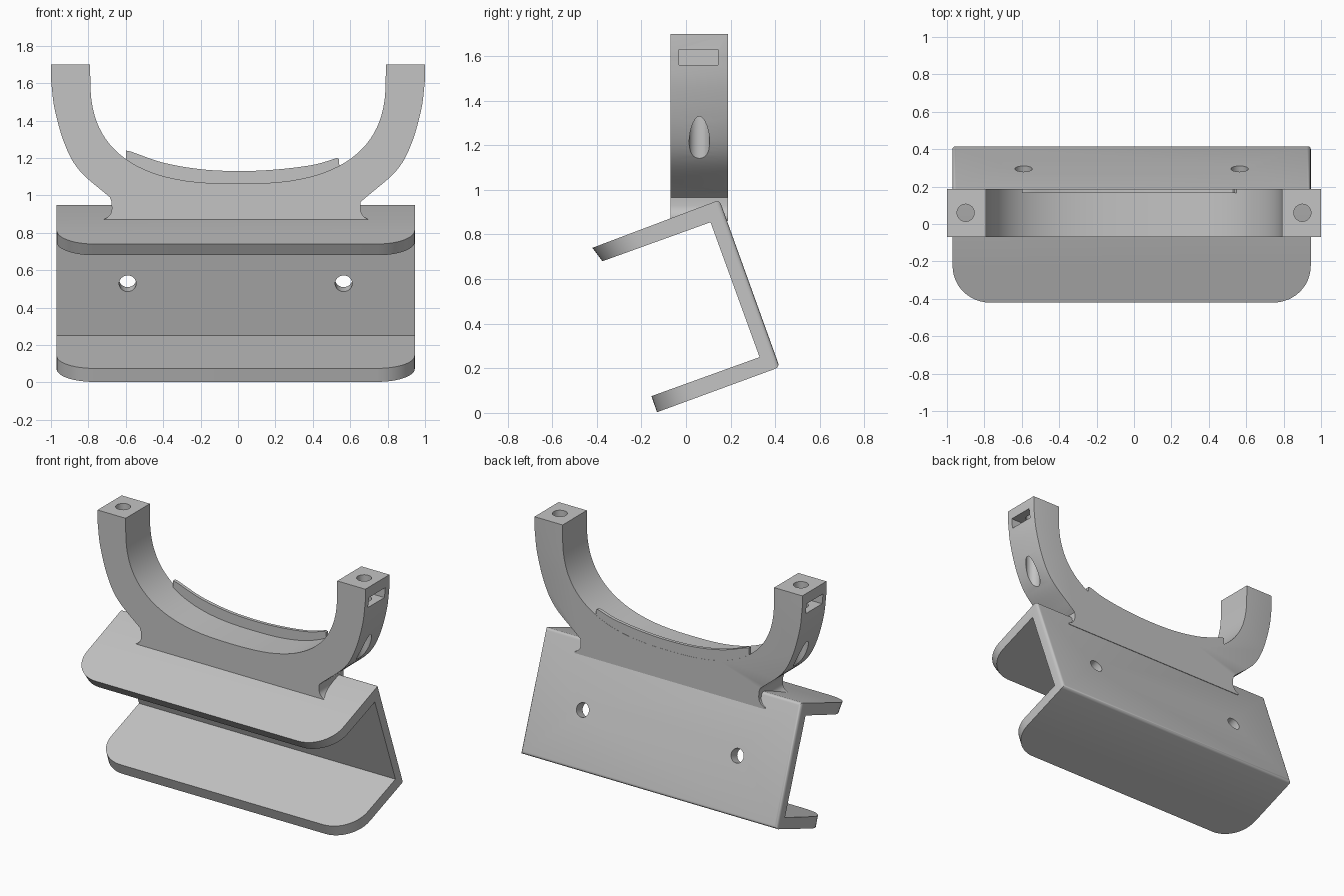
import bpy, bmesh, math
from mathutils import Vector

if "Cube" in bpy.data.objects:
    bpy.data.objects.remove(bpy.data.objects["Cube"], do_unlink=True)

grey = bpy.data.materials.new("plain grey")
grey.use_nodes = True
colour = (0.55, 0.55, 0.55, 1)
grey.diffuse_color = colour
grey.node_tree.nodes["Principled BSDF"].inputs["Base Color"].default_value = colour


def spline(points, steps=6):
    """Smooth path through the points."""
    p = [Vector(q) for q in points]
    p = [2 * p[0] - p[1]] + p + [2 * p[-1] - p[-2]]
    out = []
    for a, b, c, d in zip(p, p[1:], p[2:], p[3:]):
        for i in range(steps):
            t = i / steps
            out.append(0.5 * (2 * b + (c - a) * t + (2 * a - 5 * b + 4 * c - d) * t**2
                              + (3 * b - a - 3 * c + d) * t**3))
    return [tuple(v) for v in out + [p[-2]]]


def prism(profile, start, end, place):
    """Extrude a 2D profile between two depths; place maps (u, v, depth) to xyz."""
    bm = bmesh.new()
    rings = [[bm.verts.new(place(u, v, d)) for u, v in profile] for d in (start, end)]
    for ring in rings:
        bm.faces.new(ring)
    n = len(profile)
    for i in range(n):
        j = (i + 1) % n
        bm.faces.new((rings[0][i], rings[0][j], rings[1][j], rings[1][i]))
    bmesh.ops.recalc_face_normals(bm, faces=bm.faces)
    return bm


def round_edges(bm, test, radius, segments):
    edges = [e for e in bm.edges if test(e)]
    bmesh.ops.bevel(bm, geom=edges, offset=radius, segments=segments,
                    profile=0.5, affect='EDGES', clamp_overlap=True)


def finish(name, bm):
    mesh = bpy.data.meshes.new(name)
    bm.to_mesh(mesh)
    bm.free()
    mesh.materials.append(grey)
    obj = bpy.data.objects.new(name, mesh)
    bpy.context.collection.objects.link(obj)
    return obj


def activate(obj):
    bpy.ops.object.select_all(action='DESELECT')
    obj.select_set(True)
    bpy.context.view_layer.objects.active = obj


def cut(obj, cutter):
    mod = obj.modifiers.new("cut", 'BOOLEAN')
    mod.operation, mod.solver, mod.object = 'DIFFERENCE', 'EXACT', cutter
    activate(obj)
    bpy.ops.object.modifier_apply(modifier=mod.name)
    bpy.data.objects.remove(cutter, do_unlink=True)


def drill(obj, centre, radius, depth, tilt=0):
    bpy.ops.mesh.primitive_cylinder_add(vertices=32, radius=radius, depth=depth,
                                        location=centre, rotation=(tilt, 0, 0))
    cut(obj, bpy.context.object)


def side_view(u, v, d):
    return (d, u, v)


def front_view(u, v, d):
    return (u, d, v)


# Tilted channel bracket: two flanges joined by a back plate
section = [(-0.42, 0.74), (0.15, 0.955), (0.42, 0.205), (-0.13, 0.003),
           (-0.155, 0.075), (0.33, 0.25), (0.11, 0.855), (-0.375, 0.68)]
bm = prism(section, -0.97, 0.945, side_view)


def flange_corner(e):
    a, b = (v.co for v in e.verts)
    return abs(a.x - b.x) < 0.01 and (a - b).length < 0.1 and a.y < 0


round_edges(bm, flange_corner, 0.2, 12)
bm.normal_update()
back = max(bm.faces, key=lambda f: f.calc_center_median().y)
round_edges(bm, lambda e: e in back.edges[:], 0.02, 4)
bracket = finish("channel_bracket", bm)

# Screw holes through the back plate
tilt = math.atan2(0.27, 0.745)
for x in (-0.59, 0.565):
    drill(bracket, (x, 0.26, 0.54), 0.046, 0.3, math.pi / 2 + tilt)

# Cradle: U-shaped arms on a narrower foot
power, steps = 2.6, 24
inner = [(0.79, 1.7)]
for i in range(steps + 1):
    a = math.pi / 2 * i / steps
    inner.append((0.79 * abs(math.cos(a)) ** (2 / power) if i < steps else 0,
                  1.64 - 0.577 * math.sin(a) ** (2 / power)))
outer = [(1, 1.7)] + spline([(1, 1.62), (0.98, 1.46), (0.925, 1.27),
                             (0.845, 1.13), (0.685, 0.99)])
foot = spline([(0.666, 0.965), (0.666, 0.915), (0.685, 0.885), (0.71, 0.87)], 3)
foot.append((0.71, 0.86))


def shift(points, side):
    return [(side * x - 0.01, z) for x, z in points]


right_half = inner[::-1] + outer + shift(foot, 1)
left_half = shift(foot[::-1], -1) + [(-x, z) for x, z in outer[::-1] + inner[:-1]]
bm = prism(right_half + left_half, -0.07, 0.188, front_view)
arm_path = {(round(abs(x), 4), round(z, 4)) for x, z in outer}


def rear_arm_edge(e):
    return all(v.co.y > 0.18 and (round(abs(v.co.x), 4), round(v.co.z, 4)) in arm_path
               for v in e.verts)


round_edges(bm, rear_arm_edge, 0.03, 4)
cradle = finish("cradle", bm)

# Vertical bolt holes and nut slots in both arms
for side in (-1, 1):
    drill(cradle, (side * 0.9, 0.06, 1.45), 0.046, 0.9)
    bpy.ops.mesh.primitive_cube_add(size=1, location=(side * 0.93, 0.055, 1.595))
    slot = bpy.context.object
    slot.scale = (0.2, 0.175, 0.068)
    cut(cradle, slot)

# Thin retaining lip behind the cradle opening
lip_top = spline([(-0.575, 1.235), (-0.4, 1.175), (-0.2, 1.14), (0, 1.13),
                  (0.2, 1.138), (0.4, 1.163), (0.53, 1.2)])
lip = [(-0.6, 1.1), (-0.6, 1.24)] + lip_top
lip += [(0.54, 1.195), (0.54, 1.165), (0.57, 1.155), (0.57, 1.1), (0.3, 1.02), (-0.3, 1.02)]
rim = finish("retaining_lip", prism(lip, 0.165, 0.187, front_view))

for obj in (bracket, cradle, rim):
    activate(obj)
    bpy.ops.object.shade_smooth_by_angle(angle=math.radians(30))
